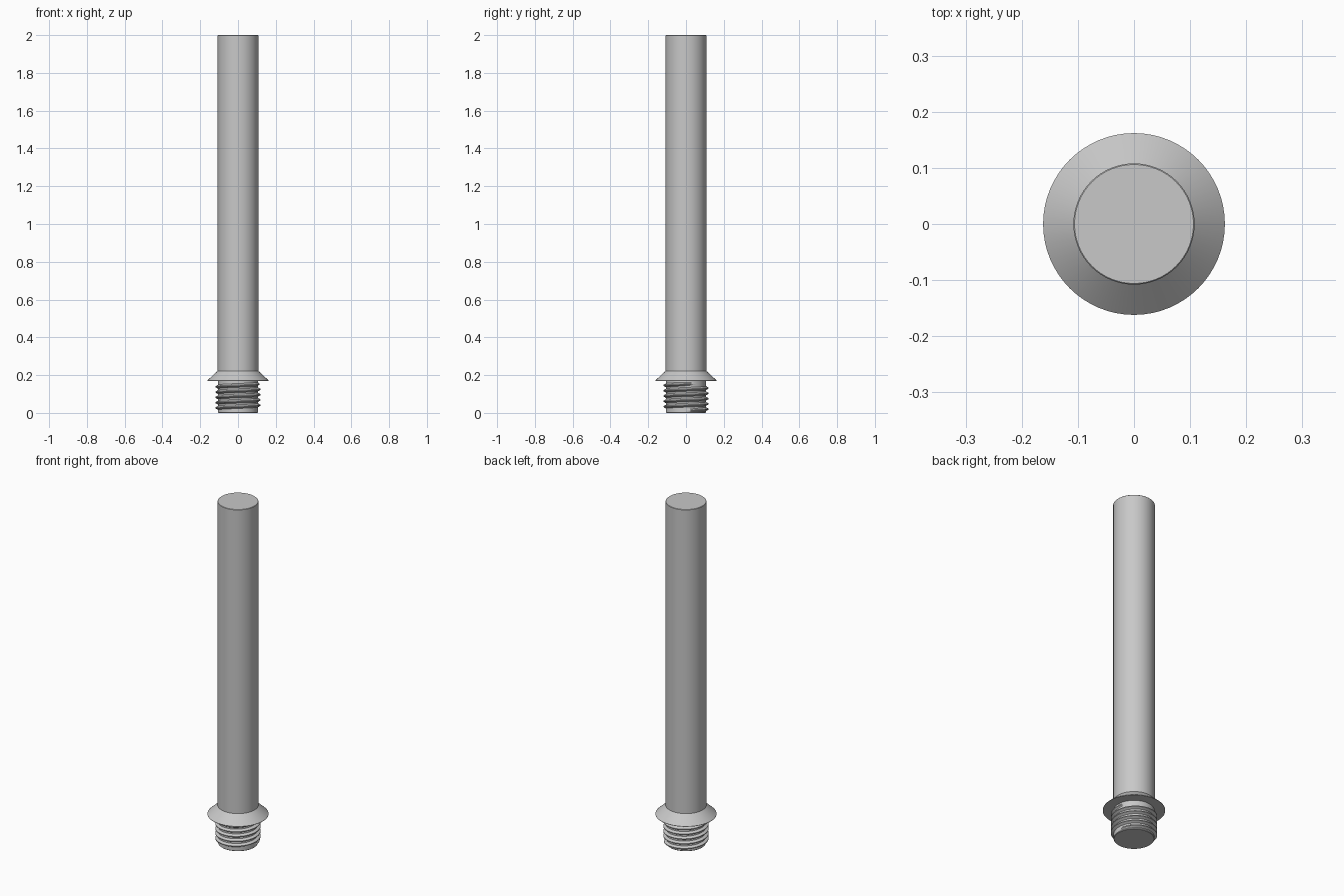
import bpy, bmesh
from math import cos, sin, pi, radians

if "Cube" in bpy.data.objects:
    bpy.data.objects.remove(bpy.data.objects["Cube"], do_unlink=True)

SEGMENTS = 64

metal = bpy.data.materials.new("grey_metal")
metal.use_nodes = True
metal.diffuse_color = (0.58, 0.58, 0.58, 1)
metal.node_tree.nodes["Principled BSDF"].inputs["Base Color"].default_value = metal.diffuse_color


def finish(name, bm):
    bmesh.ops.recalc_face_normals(bm, faces=bm.faces[:])
    mesh = bpy.data.meshes.new(name)
    bm.to_mesh(mesh)
    bm.free()
    mesh.materials.append(metal)
    obj = bpy.data.objects.new(name, mesh)
    bpy.context.collection.objects.link(obj)
    bpy.ops.object.select_all(action='DESELECT')
    obj.select_set(True)
    bpy.context.view_layer.objects.active = obj
    bpy.ops.object.shade_smooth_by_angle(angle=radians(30))
    return obj


def lathe(name, profile):
    """Turn (radius, z) points about the z axis and cap both ends."""
    bm = bmesh.new()
    rings = [[bm.verts.new((r * cos(2 * pi * i / SEGMENTS), r * sin(2 * pi * i / SEGMENTS), z))
              for i in range(SEGMENTS)] for r, z in profile]
    for low, high in zip(rings, rings[1:]):
        for i in range(SEGMENTS):
            j = (i + 1) % SEGMENTS
            bm.faces.new((low[i], low[j], high[j], high[i]))
    bm.faces.new(rings[0])
    bm.faces.new(rings[-1])
    return finish(name, bm)


def thread(name, core, crest, pitch, z_start, z_end):
    """Sweep a V-shaped ridge along a helix, fading out at both ends."""
    bm = bmesh.new()
    turns = (z_end - z_start) / pitch
    steps = int(turns * SEGMENTS)
    sections = []
    for k in range(steps + 1):
        a = 2 * pi * k / SEGMENTS
        z = z_start + pitch * k / SEGMENTS
        fade = min(1, k / 10, (steps - k) / 10)
        fade = max(fade, 0.05)
        tip = core + (crest - core) * fade
        shape = ((core - 0.004, -0.44), (tip, -0.08), (tip, 0.08), (core - 0.004, 0.44))
        sections.append([bm.verts.new((r * cos(a), r * sin(a), z + h * pitch)) for r, h in shape])
    for s, t in zip(sections, sections[1:]):
        for i in range(4):
            j = (i + 1) % 4
            bm.faces.new((s[i], s[j], t[j], t[i]))
    bm.faces.new(sections[0])
    bm.faces.new(sections[-1])
    return finish(name, bm)


# Long rod with a tiny chamfer on its top edge
lathe("shaft", [(0.108, 0.22), (0.108, 1.998), (0.106, 2.0)])

# Conical collar with a flat underside
lathe("collar", [(0.162, 0.17), (0.162, 0.172), (0.108, 0.222)])

# Threaded stud below the collar
lathe("stud_core", [(0.103, 0.0), (0.106, 0.003), (0.106, 0.172)])
thread("stud_thread", 0.106, 0.12, 0.028, 0.0125, 0.155)
